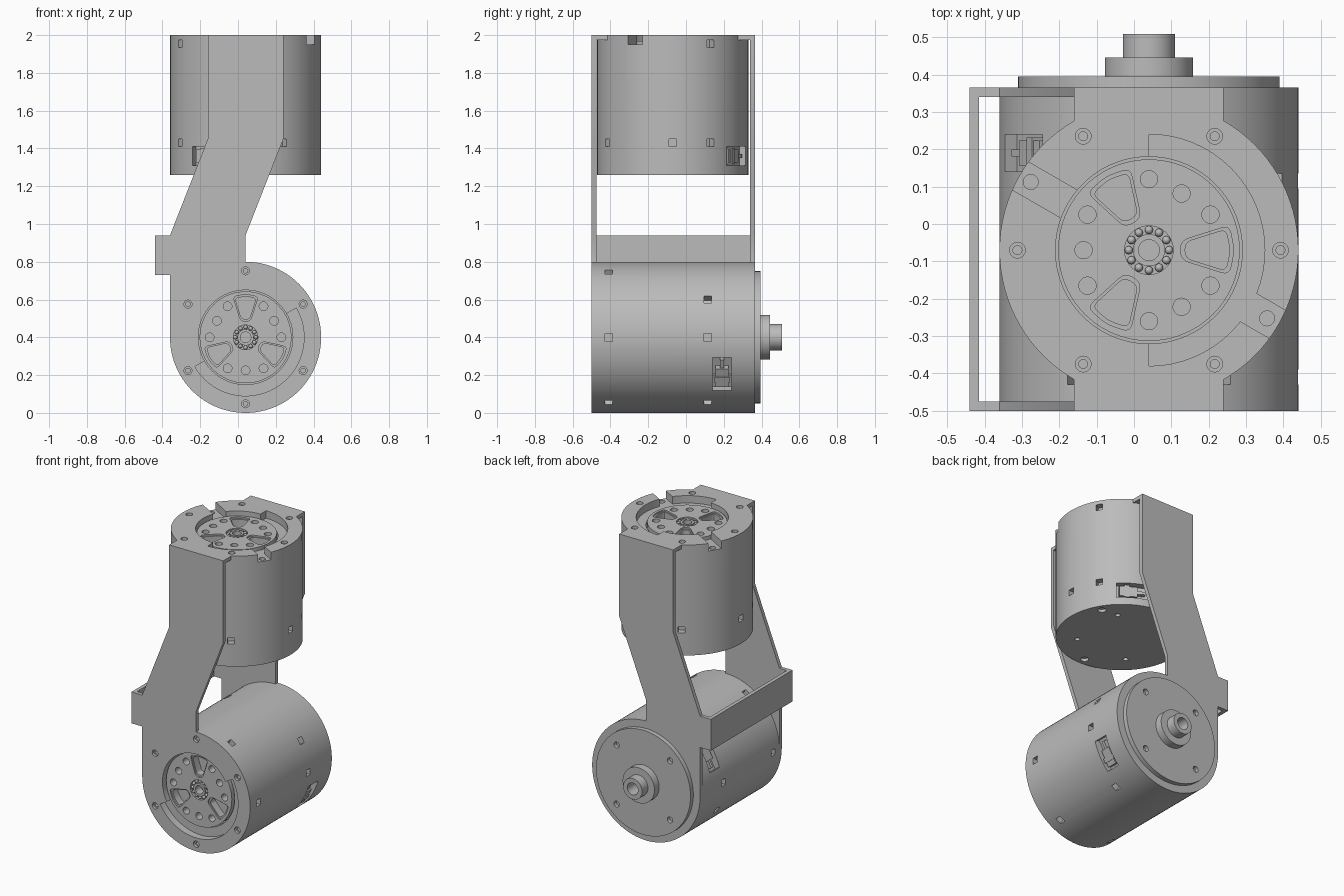
import bpy, bmesh
from math import sin, cos, radians
from mathutils import Matrix, Vector

if "Cube" in bpy.data.objects:
    bpy.data.objects.remove(bpy.data.objects["Cube"])

grey = bpy.data.materials.new("machined_grey")
grey.use_nodes = True
grey.diffuse_color = (0.5, 0.5, 0.5, 1)
grey.node_tree.nodes["Principled BSDF"].inputs["Base Color"].default_value = (0.5, 0.5, 0.5, 1)

T = 0.025   # bracket sheet thickness
R = 0.4     # motor radius
# Local frames: z runs out of each motor's rotor face
UPPER = Matrix.Translation((0.04, -0.07, 2))
LOWER = Matrix.Translation((0.04, -0.5, 0.4)) @ Matrix.Rotation(radians(90), 4, 'X')


def polar(r, a):
    return Vector((r * cos(radians(a)), r * sin(radians(a))))


def arc(r, a0, a1, n=32, centre=(0, 0)):
    return [polar(r, a0 + (a1 - a0) * i / n) + Vector(centre) for i in range(n + 1)]


def circle(r, n=96, centre=(0, 0)):
    return arc(r, 0, 360, n, centre)[:-1]


def rect(x0, x1, y0, y1):
    return [Vector(p) for p in ((x0, y0), (x1, y0), (x1, y1), (x0, y1))]


def rounded(pts, r):
    out = []
    for i, p in enumerate(pts):
        a = p + (pts[i - 1] - p).normalized() * r
        b = p + (pts[(i + 1) % len(pts)] - p).normalized() * r
        out += [a * (1 - t) ** 2 + p * 2 * t * (1 - t) + b * t * t for t in (0, .25, .5, .75, 1)]
    return out


def spin(pts, a):
    return [Matrix.Rotation(radians(a), 2) @ p for p in pts]


def finish(bm, name):
    bmesh.ops.recalc_face_normals(bm, faces=bm.faces)
    me = bpy.data.meshes.new(name)
    bm.to_mesh(me)
    bm.free()
    me.materials.append(grey)
    ob = bpy.data.objects.new(name, me)
    bpy.context.collection.objects.link(ob)
    return ob


def prism(name, pts, z0, z1, frame):
    bm = bmesh.new()
    base = bm.faces.new([bm.verts.new((p[0], p[1], z0)) for p in pts])
    top = bmesh.ops.extrude_face_region(bm, geom=[base])["geom"]
    bmesh.ops.translate(bm, vec=(0, 0, z1 - z0), verts=[v for v in top if isinstance(v, bmesh.types.BMVert)])
    bm.transform(frame)
    return finish(bm, name)


def cut(targets, shapes, frame):
    """Subtract (outline, z0, z1) prisms from every target."""
    cutters = [prism("cutter", p, a, b, frame) for p, a, b in shapes]
    for ob in targets:
        for c in cutters:
            m = ob.modifiers.new("cut", 'BOOLEAN')
            m.operation, m.solver, m.object = 'DIFFERENCE', 'EXACT', c
        bpy.context.view_layer.update()
        me = bpy.data.meshes.new_from_object(ob.evaluated_get(bpy.context.evaluated_depsgraph_get()))
        ob.modifiers.clear()
        ob.data = me
    for c in cutters:
        bpy.data.objects.remove(c)


def rotor(name, frame, turn):
    disc = prism(name + "_rotor", circle(0.243), -0.09, -0.03, frame)
    window = [Vector(p) for p in ((.085, -.025), (.085, .025), (.215, .066), (.228, 0), (.215, -.066))]
    inner = [Vector((.16, 0)) + (p - Vector((.16, 0))) * .84 for p in window]
    shapes = [(circle(.065, 48), -.05, .01), (circle(.03, 32), -.1, .01)]
    for a in (0, 120, 240):
        shapes.append((spin(rounded(window, .022), a + turn), -.04, .01))
        shapes.append((spin(rounded(inner, .018), a + turn), -.1, .01))
        for b, r in ((30, .19), (60, .175), (90, .19)):
            shapes.append((circle(.023, 24, polar(r, a + b + turn)), -.1, .01))
    cut([disc], shapes, frame)
    # Centre bearing: inner race and balls
    race = prism(name + "_bearing_race", circle(.043, 48), -.06, -.032, frame)
    cut([race], [(circle(.028, 32), -.1, .01)], frame)
    bm = bmesh.new()
    for i in range(12):
        p = polar(.054, i * 30)
        bmesh.ops.create_uvsphere(bm, u_segments=12, v_segments=8, radius=.011,
                                  matrix=Matrix.Translation((p.x, p.y, -.043)))
    bm.transform(frame)
    finish(bm, name + "_bearing_balls")


def motor(name, frame, length, turn, step, plate, rows, plug_depth, channels=()):
    body = prism(name + "_motor_body", circle(R), -length, -T, frame)
    # Rotor recess, stepped half ring, wire channels and screws in cover and body
    shapes = [(circle(.25), -.09, .01), (arc(.31, step - 180, step), -.05, .01)]
    shapes += [(spin(rect(.2, .45, -.043, .043), a), -.05, .01) for a in channels]
    for i in range(6):
        p = polar(.352, i * 60 + turn)
        shapes += [(circle(.021, 24, p), -.018, .01), (circle(.012, 16, p), -.04, .01)]
    for a in channels:
        shapes.append((circle(.02, 24, polar(.365, a)), -.07, .01))
    cut([body, plate], shapes, frame)
    # Side slots and connector pockets
    slots = [(spin(rect(.355, .45, -.021, .021), a), -d - .02, -d + .02) for d, angles in rows for a in angles]
    plugs = (60 + turn, 240 + turn)
    slots += [(spin(rect(.35, .45, -.1, .1), a), -plug_depth - .05, -plug_depth + .05) for a in plugs]
    cut([body], slots, frame)
    for i, a in enumerate(plugs):
        for part, x1, y0, y1, h in (("shell", .385, -.08, .03, .034), ("tongue", .378, .03, .08, .01),
                                    ("latch", .39, -.05, -.02, .042)):
            prism(f"{name}_plug_{part}_{i + 1}", spin(rect(.34, x1, y0, y1), a),
                  -plug_depth - h, -plug_depth + h, frame)
    rotor(name, frame, turn)
    return body


# Bracket: front and back arms, side bar, top plate
arm = arc(R, -180, 90, 72) + [Vector(p) for p in (
    (0, .54), (.2, 1.05), (.2, 1.6), (-.2, 1.6), (-.2, 1.05), (-.4, .54), (-.48, .54), (-.48, .33), (-.4, .33))]
front_arm = prism("front_arm", arm, -T, 0, LOWER)
prism("back_arm", arm, -.865, -.84, LOWER)
prism("side_bar", rect(-.48, -.455, .33, .54), -.84, -T, LOWER)
top_plate = prism("top_plate", arc(R, -60, 60) + rect(-.2, .2, .435, .435)[1::-1]
                  + arc(R, 120, 240) + rect(-.2, .2, -.43, -.43)[:2], -T, 0, UPPER)

upper = motor("upper", UPPER, .74, 0, 90, top_plate,
              [(.045, (30, 210)), (.57, (0, 30, 120, 180, 210, 300))], .64, (-30, 150))
lower = motor("lower", LOWER, .785, 90, 30, front_arm,
              [(.09, range(0, 360, 60)), (.615, (0, 30, 120, 180, 210, 300))], .69)

# Screw holes under the upper motor
under = [(circle(.016, 20, polar(.27, a)), -.8, -.71) for a in (45, 135, 225, 315)]
under += [(circle(.026, 24, polar(.35, a)), -.8, -.72) for a in (30, 150, 270)]
cut([upper], under, UPPER)

# Rear of the lower motor: cap, end disc, stepped shaft
prism("rear_cap", circle(R), -.84, -.785, LOWER)
end_disc = prism("rear_end_disc", circle(.35), -.895, -.865, LOWER)
cut([end_disc], [(circle(.02, 24, polar(.28, a)), -.95, -.87) for a in (45, 135, 225, 315)], LOWER)
hub = prism("rear_hub", circle(.118, 64), -.945, -.895, LOWER)
shaft = prism("rear_shaft", circle(.07, 48), -1.008, -.945, LOWER)
cut([hub, shaft], [(circle(.04, 32), -1.1, -.91)], LOWER)

# Smooth curved walls, keep machined edges sharp
bpy.ops.object.select_all(action='DESELECT')
for ob in bpy.context.collection.objects:
    if ob.type == 'MESH':
        ob.select_set(True)
        bpy.context.view_layer.objects.active = ob
bpy.ops.object.shade_smooth_by_angle(angle=radians(25))
